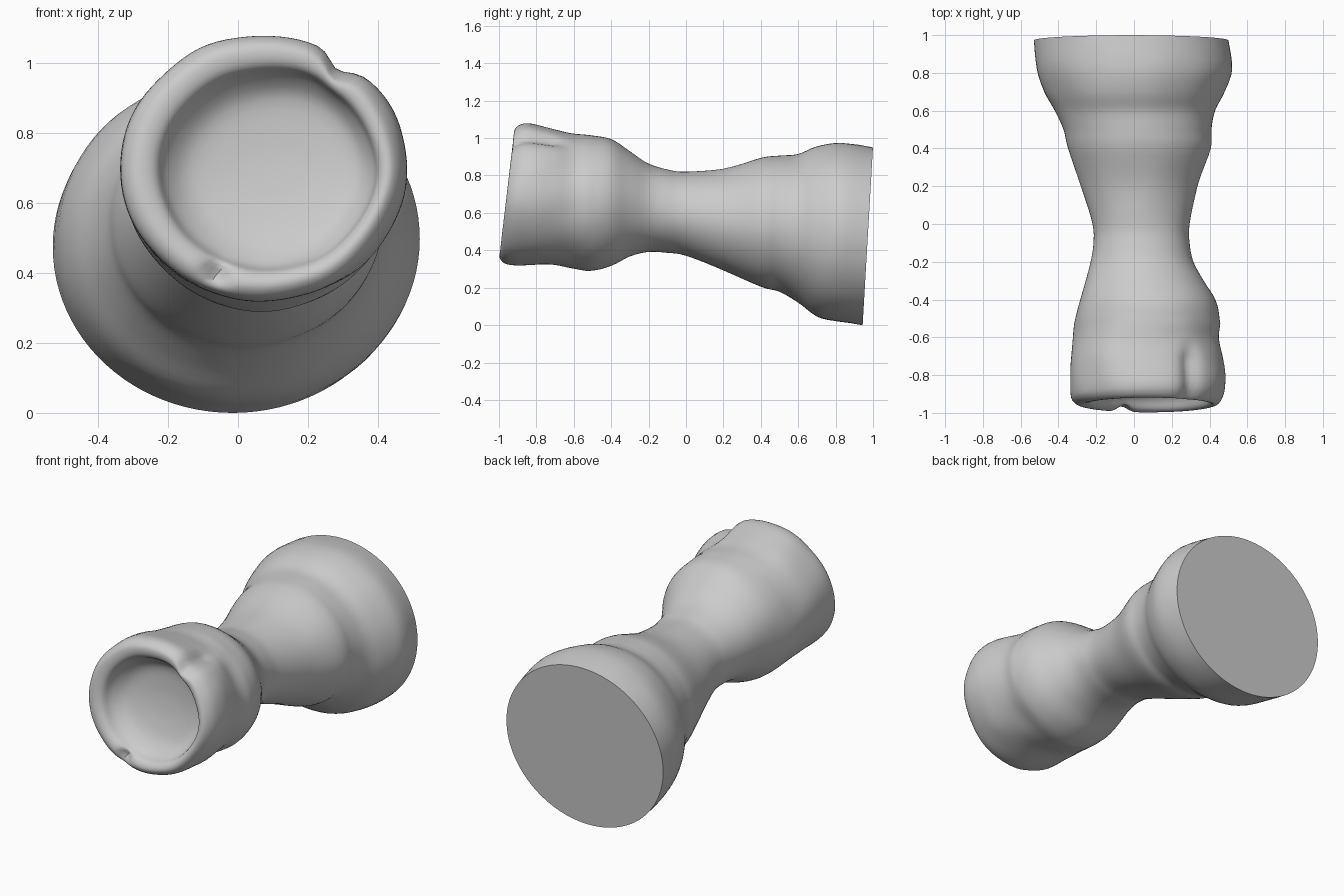
import bpy, bmesh, math
from mathutils import Vector, noise

SEG = 96
SUB = 4

# cross-sections back to front: y, x min, x max, z min, z max, tilt
S = [
    (0.972, -0.53, 0.50, 0.00, 0.95, 0.058),
    (0.82, -0.515, 0.52, 0.02, 0.975, 0.03),
    (0.70, -0.475, 0.48, 0.045, 0.955, 0),
    (0.60, -0.42, 0.43, 0.12, 0.915, 0),
    (0.50, -0.375, 0.41, 0.18, 0.905, 0),
    (0.40, -0.35, 0.405, 0.205, 0.893, 0),
    (0.20, -0.28, 0.335, 0.29, 0.835, 0),
    (0.00, -0.22, 0.295, 0.37, 0.82, 0),
    (-0.10, -0.215, 0.295, 0.387, 0.833, 0),
    (-0.20, -0.23, 0.315, 0.39, 0.865, 0),
    (-0.30, -0.255, 0.37, 0.367, 0.93, 0),
    (-0.40, -0.285, 0.43, 0.318, 0.995, 0),
    (-0.50, -0.31, 0.45, 0.293, 1.014, 0),
    (-0.60, -0.325, 0.447, 0.307, 1.025, 0),
    (-0.70, -0.335, 0.47, 0.322, 1.05, 0.03),
    (-0.80, -0.34, 0.485, 0.322, 1.068, 0.07),
    (-0.88, -0.337, 0.48, 0.322, 1.08, 0.10),
    (-0.93, -0.325, 0.46, 0.333, 1.073, 0.118),
    # rounded lip
    (-0.957, -0.285, 0.43, 0.365, 1.045, 0.118),
    (-0.945, -0.23, 0.40, 0.40, 0.995, 0.118),
    # hollow in the end
    (-0.89, -0.195, 0.385, 0.425, 0.96, 0.13),
    (-0.84, -0.135, 0.34, 0.49, 0.895, 0.15),
    (-0.82, -0.03, 0.23, 0.59, 0.78, 0.15),
    (-0.815, 0.07, 0.13, 0.66, 0.71, 0.15),
]


def spline(i, t):
    p = [S[max(0, min(len(S) - 1, i + k))] for k in (-1, 0, 1, 2)]
    return [0.5 * (2 * b + (c - a) * t + (2 * a - 5 * b + 4 * c - d) * t * t
                   + (3 * b - a - 3 * c + d) * t ** 3) for a, b, c, d in zip(*p)]


def bump(d, width):
    return math.exp(-(d / width) ** 2)


def shape(p, mid):
    y = p.y
    out = Vector((p.x - mid[0], 0, p.z - mid[1]))
    r = out.length
    out.normalize()
    # slight hand-worked unevenness, fading out at the flat end
    amount = 0.010 if y < -0.5 else 0.004
    if y < 0.9 and r > 0.2:
        p += out * amount * noise.noise(p * 5)
    # groove along the upper right of the cup
    if y < -0.5:
        d = math.hypot(p.x - 0.30, (p.z - 1.0) * 0.7)
        p -= out * 0.035 * bump(d, 0.045) * min(1, max(0, (-y - 0.6) / 0.12))
    # nick in the lower left of the lip
    if y < -0.8:
        p.y += 0.045 * bump(math.hypot(p.x + 0.06, p.z - 0.40), 0.035)
    return p


bm = bmesh.new()
rows = [spline(i, k / SUB) for i in range(len(S) - 1) for k in range(SUB)]
rows.append(S[-1])
rings = []
for y, x0, x1, z0, z1, tilt in rows:
    cx, cz = (x0 + x1) / 2, (z0 + z1) / 2
    ring = []
    for j in range(SEG):
        a = 2 * math.pi * j / SEG
        dz = (z1 - z0) / 2 * math.sin(a)
        p = Vector((cx + (x1 - x0) / 2 * math.cos(a), y + tilt * dz, cz + dz))
        ring.append(bm.verts.new(shape(p, (cx, cz))))
    rings.append(ring)
for r, s in zip(rings, rings[1:]):
    for j in range(SEG):
        k = (j + 1) % SEG
        bm.faces.new((r[j], r[k], s[k], s[j]))
# flat back end and centre of the hollow
bm.faces.new(rings[0])
bm.faces.new(rings[-1])
bmesh.ops.recalc_face_normals(bm, faces=bm.faces)

mesh = bpy.data.meshes.new("flared_stem")
bm.to_mesh(mesh)
bm.free()
obj = bpy.data.objects.new("flared_stem", mesh)
bpy.context.collection.objects.link(obj)
bpy.context.view_layer.objects.active = obj
obj.select_set(True)
bpy.ops.object.shade_smooth_by_angle(angle=math.radians(40))
